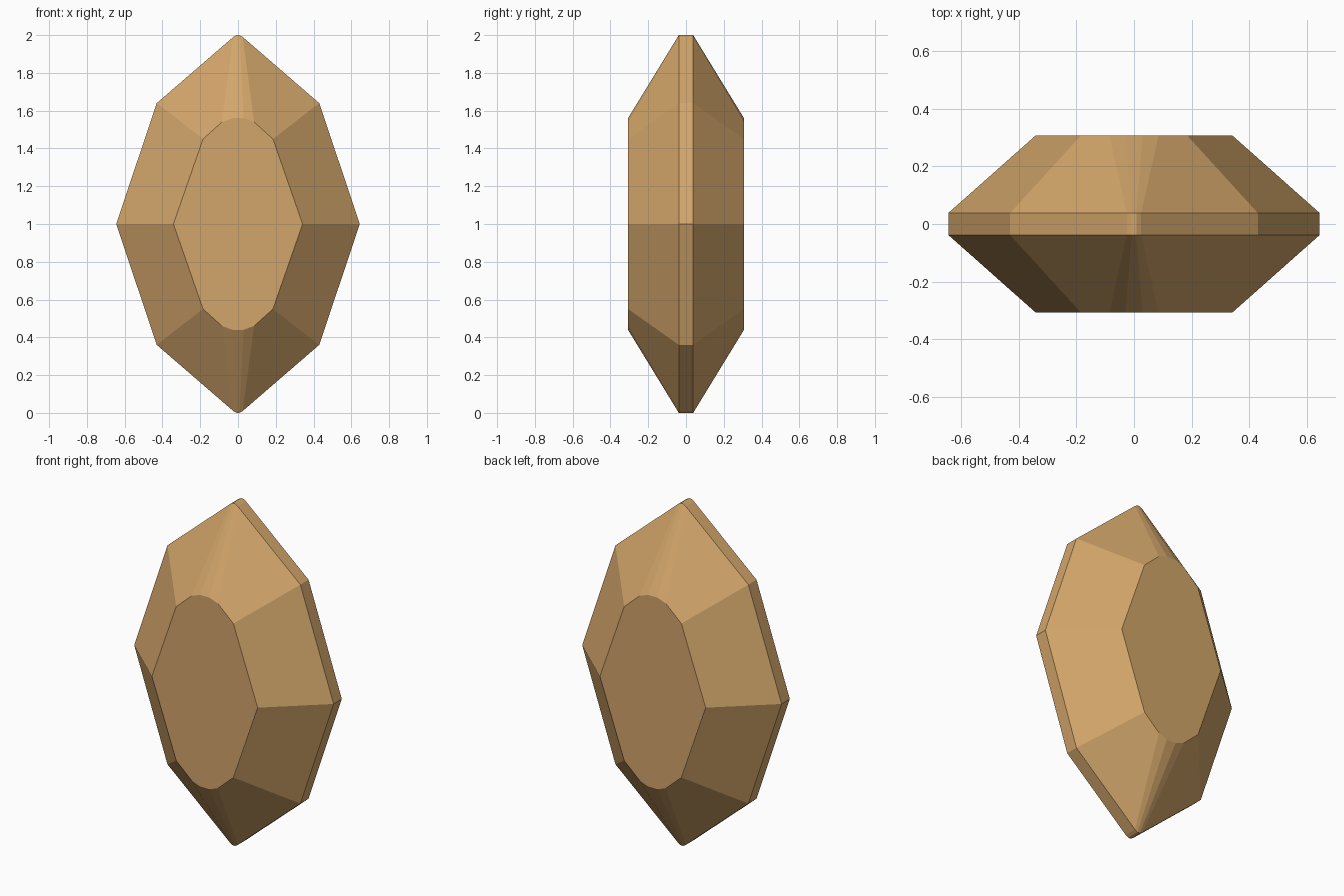
import bpy
import bmesh

cube = bpy.data.objects.get("Cube")
if cube:
    bpy.data.objects.remove(cube, do_unlink=True)

# Amber stone colour
amber = bpy.data.materials.new("amber")
amber.use_nodes = True
colour = (0.65, 0.38, 0.145, 1)
amber.diffuse_color = colour
amber.node_tree.nodes["Principled BSDF"].inputs["Base Color"].default_value = colour


def full_outline(quarter):
    """Mirror a quarter outline (tip to side, heights from centre) all round."""
    right = quarter + [(x, -z) for x, z in reversed(quarter[:-1])]
    return right + [(-x, z) for x, z in reversed(right)]


# Quarter outlines of the girdle and of the flat table, with blunt tips
girdle = full_outline([(0.008, 1.0), (0.025, 0.99), (0.43, 0.64), (0.645, 0.0)])
table = full_outline([(0.03, 0.56), (0.085, 0.54), (0.185, 0.45), (0.342, 0.0)])

# Gem: front table, girdle band, back table, bridged by facets
bm = bmesh.new()
rings = []
for outline, y in ((table, -0.307), (girdle, -0.038), (girdle, 0.038), (table, 0.307)):
    rings.append([bm.verts.new((x, y, z + 1)) for x, z in outline])
for a, b in zip(rings, rings[1:]):
    for i in range(len(a)):
        j = (i + 1) % len(a)
        bm.faces.new((a[i], a[j], b[j], b[i]))
bm.faces.new(rings[0])
bm.faces.new(rings[-1])
bmesh.ops.recalc_face_normals(bm, faces=bm.faces)

mesh = bpy.data.meshes.new("gem")
bm.to_mesh(mesh)
bm.free()
mesh.materials.append(amber)
gem = bpy.data.objects.new("gem", mesh)
bpy.context.collection.objects.link(gem)
